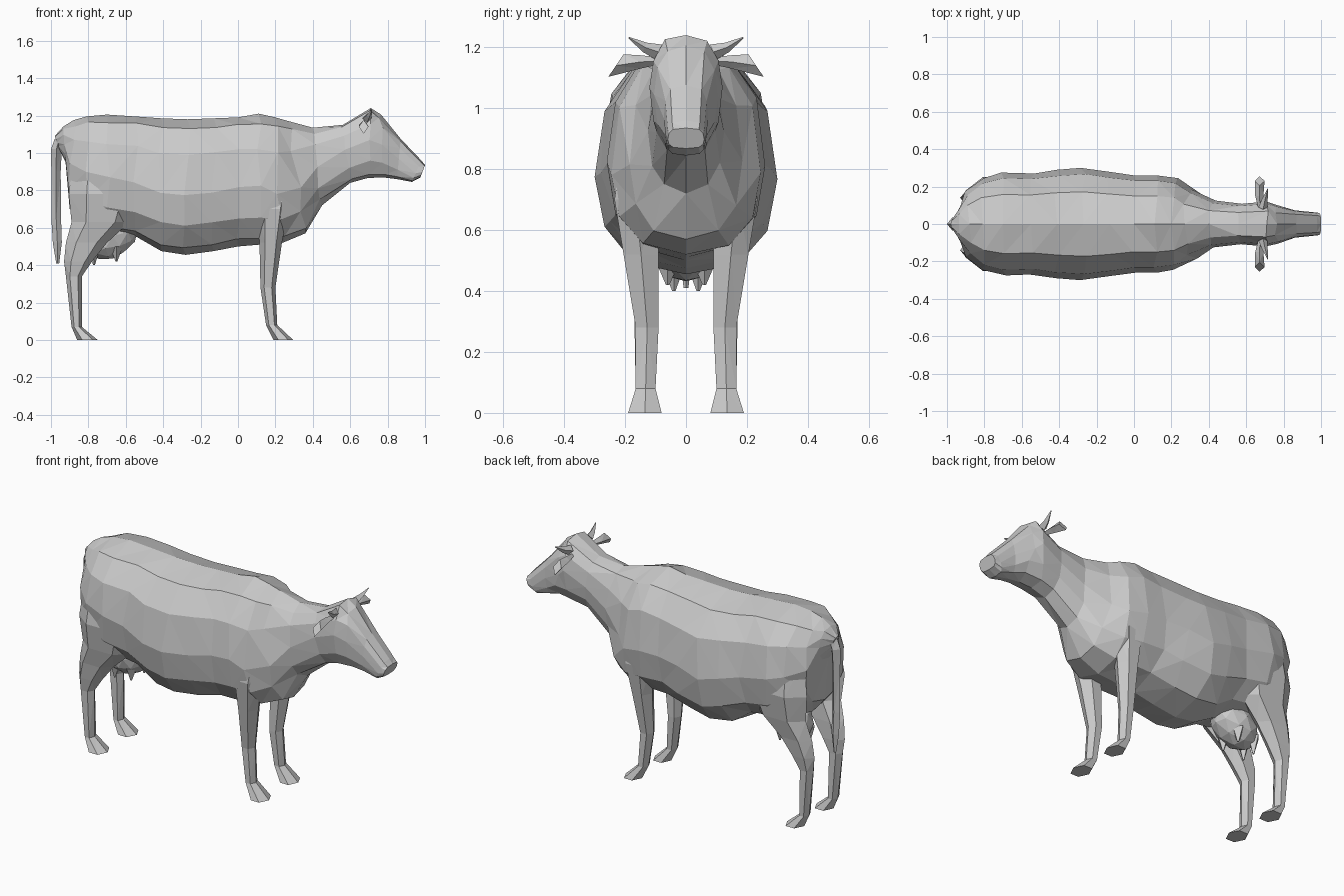
import bpy, bmesh, random
from math import sin, cos, pi
from mathutils import Vector

if "Cube" in bpy.data.objects:
    bpy.data.objects.remove(bpy.data.objects["Cube"])

random.seed(4)


def make(name, bm):
    bmesh.ops.recalc_face_normals(bm, faces=bm.faces)
    bmesh.ops.triangulate(bm, faces=bm.faces)
    me = bpy.data.meshes.new(name)
    bm.to_mesh(me)
    bm.free()
    ob = bpy.data.objects.new(name, me)
    bpy.context.collection.objects.link(ob)
    return ob


def loft(name, rings, jitter=0.0):
    """Skin a list of equal-length point rings; cap both ends."""
    bm = bmesh.new()
    vs = [[bm.verts.new(p) for p in r] for r in rings]
    n = len(vs[0])
    for a, b in zip(vs, vs[1:]):
        for i in range(n):
            j = (i + 1) % n
            bm.faces.new((a[i], a[j], b[j], b[i]))
    bm.faces.new(vs[0])
    bm.faces.new(vs[-1])
    for ring in vs[2:-3]:
        for v in ring:
            if jitter and abs(v.co.y) > 0.01:
                v.co.x += random.uniform(-2, 2) * jitter
                v.co.z += random.uniform(-1, 1) * jitter
    return make(name, bm)


def spow(v, p):
    return abs(v) ** p * (1 if v > 0 else -1)


def body_ring(xt, zt, xb, zb, w, mid, n=12):
    """Ring through a top and a bottom point; widest at fraction mid."""
    top, bot = Vector((xt, 0, zt)), Vector((xb, 0, zb))
    square = 0.5 if xt > 0.8 else 0.8
    pts = []
    for i in range(n):
        a = 2 * pi * i / n
        c = spow(cos(a), 0.9)
        f = mid + c * (1 - mid) if c > 0 else mid + c * mid
        p = bot.lerp(top, f)
        p.y = w * spow(sin(a), square) if i % (n // 2) else 0
        pts.append(p)
    return pts


def flat_ring(z, x0, x1, y0, y1, n=6):
    """Horizontal ring filling a box footprint."""
    return [((x0 + x1) / 2 + (x1 - x0) / 2 * cos(2 * pi * i / n),
             (y0 + y1) / 2 + (y1 - y0) / 2 * sin(2 * pi * i / n) / sin(pi / 3), z)
            for i in range(n)]


# torso, neck and head: top x, top z, bottom x, bottom z, half width, widest
TORSO = [(-.98, 1.09, -.955, 1.02, .025, .5), (-.935, 1.14, -.922, .95, .095, .5),
         (-.88, 1.175, -.90, .70, .175, .5),
         (-.81, 1.195, -.82, .61, .245, .5), (-.70, 1.205, -.70, .57, .275, .48),
         (-.55, 1.195, -.54, .55, .27, .45), (-.41, 1.185, -.41, .475, .29, .45),
         (-.27, 1.18, -.28, .455, .30, .44), (-.13, 1.185, -.13, .475, .28, .45),
         (0, 1.19, 0, .50, .26, .46), (.11, 1.21, .12, .51, .26, .44),
         (.20, 1.19, .24, .52, .245, .40), (.27, 1.17, .36, .57, .185, .42),
         (.40, 1.135, .45, .72, .125, .5), (.56, 1.15, .60, .84, .108, .55),
         (.71, 1.24, .69, .865, .12, .55), (.765, 1.205, .77, .87, .105, .5),
         (.87, 1.075, .85, .86, .073, .5), (.98, .96, .93, .845, .064, .4),
         (1.0, .935, .975, .868, .06, .45)]
loft("body_and_head", [body_ring(*r) for r in TORSO], 0.008)

# limb rings: z, x range, y range
FRONT = [(.86, .08, .30, .10, .21), (.70, .10, .27, .10, .235),
         (.52, .115, .235, .09, .205), (.28, .12, .20, .09, .165),
         (.08, .15, .21, .10, .165), (.0, .19, .295, .08, .19)]
REAR = [(.98, -.88, -.55, .10, .22), (.78, -.905, -.52, .10, .25),
        (.63, -.89, -.58, .10, .225), (.52, -.92, -.70, .095, .20),
        (.42, -.93, -.78, .095, .185), (.34, -.92, -.835, .10, .17),
        (.07, -.89, -.835, .10, .165), (.0, -.86, -.75, .08, .19)]
for s, side in ((1, "left"), (-1, "right")):
    for label, rows in (("front_leg", FRONT), ("rear_leg", REAR)):
        loft(f"{label}_{side}", [[(x, s * y, z) for x, y, z in flat_ring(*r)] for r in rows])

    # ear: flaring leaf with a slanted end
    ear = [(.09, 0, .675, 1.155, .012, .012), (.15, 0, .67, 1.152, .022, .022),
           (.23, .025, .672, 1.14, .026, .037)]
    loft(f"ear_{side}", [[(x + rx, s * y, z), (x, s * (y - slant), z + rz),
                          (x - rx, s * y, z), (x, s * (y + slant), z - rz)]
                         for y, slant, x, z, rx, rz in ear])

    # horn: small curved spike
    horn = [(.09, .69, 1.185, .024), (.135, .70, 1.20, .015), (.188, .715, 1.232, .002)]
    loft(f"horn_{side}", [[(x + r * cos(a), s * (y - .5 * r * sin(a)), z + r * sin(a))
                           for a in (0, pi / 2, pi, 3 * pi / 2)] for y, x, z, r in horn])

# tail: narrow strap hanging from the rump point
TAIL = [(-.955, 1.075, .025, .035), (-.971, 1.02, .029, .035), (-.973, .90, .025, .028),
        (-.972, .65, .026, .022), (-.966, .52, .024, .02), (-.964, .41, .008, .008)]
loft("tail", [[(x + rx, 0, z), (x, ry, z), (x - rx, 0, z), (x, -ry, z)]
              for x, z, rx, ry in TAIL])

# udder sloping down to the back, with four teats
bm = bmesh.new()
bmesh.ops.create_icosphere(bm, subdivisions=2, radius=1)
for v in bm.verts:
    v.co = Vector((-.67 + .14 * v.co.x, .11 * v.co.y, .555 + .12 * v.co.z + .04 * v.co.x))
make("udder", bm)
for x in (-.77, -.65):
    for s, side in ((1, "left"), (-1, "right")):
        y = s * (.04 if x < -.7 else .06)
        loft(f"teat_{side}", [flat_ring(z, x - r, x + r, y - r, y + r, 4)
                              for z, r in ((.50, .035), (.40 if x < -.7 else .42, .005))])
